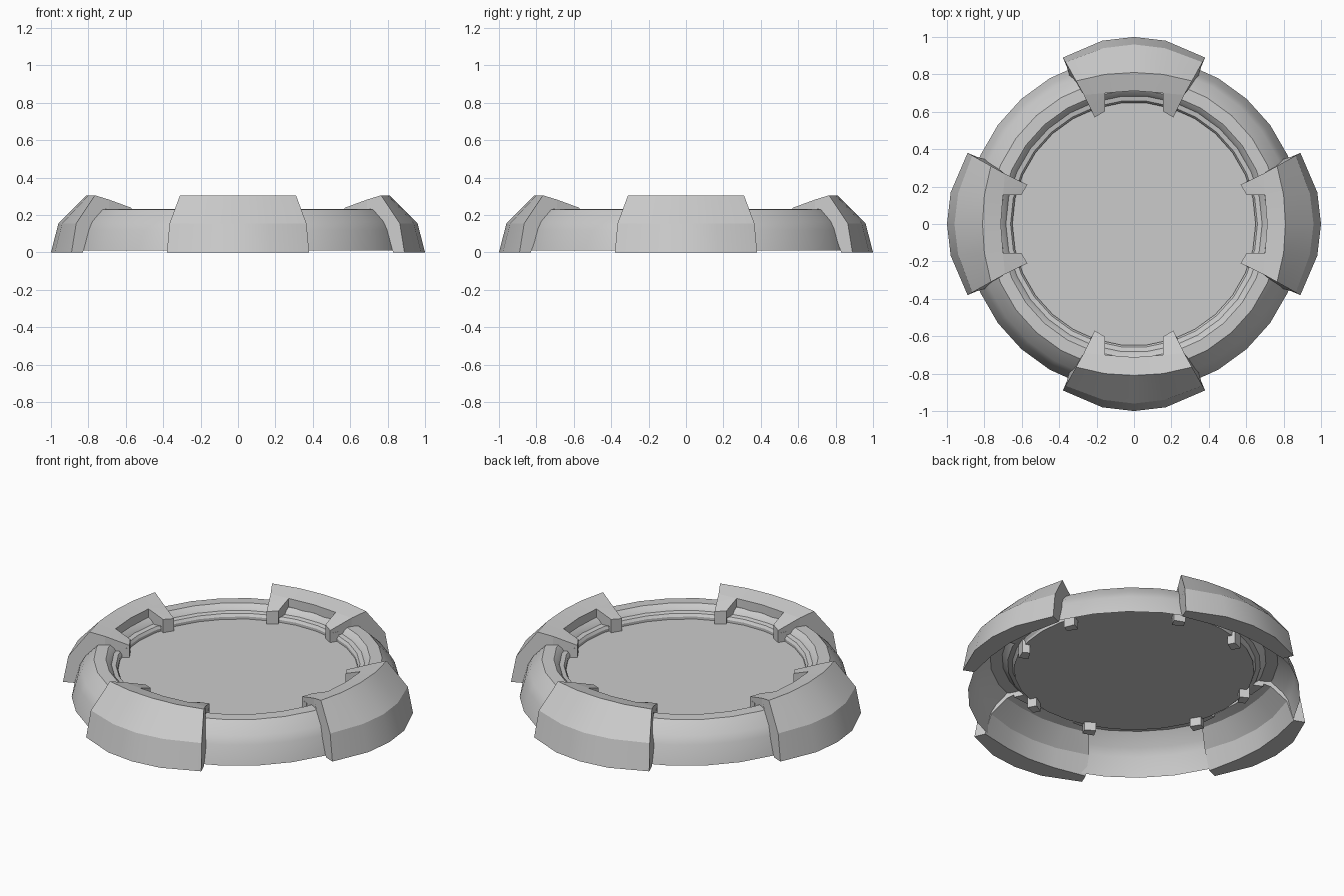
import bpy, bmesh
from math import sin, cos, pi
from mathutils import Matrix

if "Cube" in bpy.data.objects:
    bpy.data.objects.remove(bpy.data.objects["Cube"])

SIDES = 30


def finish(bm, name, angle):
    bmesh.ops.recalc_face_normals(bm, faces=bm.faces)
    me = bpy.data.meshes.new(name)
    bm.to_mesh(me)
    bm.free()
    ob = bpy.data.objects.new(name, me)
    bpy.context.collection.objects.link(ob)
    bpy.ops.object.select_all(action='DESELECT')
    ob.select_set(True)
    bpy.context.view_layer.objects.active = ob
    bpy.ops.object.shade_smooth_by_angle(angle=angle)
    return ob


def bridge(bm, a, b, closed):
    n = len(a)
    for i in range(n if closed else n - 1):
        j = (i + 1) % n
        bm.faces.new((a[i], a[j], b[j], b[i]))


# Hollow ring, open underneath, with the sunken floor closing its inner edge
bm = bmesh.new()
profile = [(.90, .01), (.87, .12), (.845, .165), (.78, .23), (.715, .232),
           (.695, .215), (.685, .20), (.66, .195), (.65, .18), (.65, .165)]
rings = [[bm.verts.new((r * cos(2 * pi * i / SIDES), r * sin(2 * pi * i / SIDES), z))
          for i in range(SIDES)] for r, z in profile]
for a, b in zip(rings, rings[1:]):
    bridge(bm, a, b, True)
bm.faces.new(rings[-1])
finish(bm, "base_ring_and_floor", 0.55)


def hull(bm, pts):
    vs = [bm.verts.new(p) for p in pts]
    res = bmesh.ops.convex_hull(bm, input=vs)
    junk = [v for v in res["geom_interior"] if isinstance(v, bmesh.types.BMVert)]
    bmesh.ops.delete(bm, geom=junk, context='VERTS')


# Clamp section rows: z, centre y, (middle x, y), (end x, y)
ROWS = [(0, 1.0, (.17, .98), (.38, .89)),
        (.155, .96, (.165, .94), (.366, .865)),
        (.305, .81, (.155, .80), (.31, .765)),
        (.282, .712, (.155, .70), (.268, .69)),
        (.215, .712, (.155, .70), (.268, .69)),
        (.20, .77, (.155, .755), (.29, .725)),
        (.11, .86, (.16, .845), (.345, .79)),
        (0, .885, (.165, .87), (.355, .83))]


def clamp(name, turn):
    bm = bmesh.new()
    # curved shell
    cols = [[], [], [], [], []]
    for z, yc, m, e in ROWS:
        for col, (x, y) in zip(cols, [(-e[0], e[1]), (-m[0], m[1]), (0, yc), m, e]):
            col.append(bm.verts.new((x, y, z)))
    for a, b in zip(cols, cols[1:]):
        bridge(bm, a, b, True)
    bm.faces.new(cols[0])
    bm.faces.new(cols[-1])
    # two arms with posts going down through the floor
    for s in (-1, 1):
        arm = [(.155, .70, .282), (.268, .69, .282), (.155, .603, .245), (.21, .57, .238)]
        hull(bm, [(s * x, y, z) for x, y, z in arm] +
             [(s * x, y, .20) for x, y, z in arm])
        foot = [(.155, .603), (.21, .57), (.235, .617), (.175, .64)]
        hull(bm, [(s * x, y, z) for x, y in foot for z in (.115, .22)])
    bm.transform(Matrix.Rotation(turn, 4, 'Z'))
    finish(bm, name, 0.4)


for i, side in enumerate(("back", "left", "front", "right")):
    clamp(side + "_clamp", i * pi / 2)
